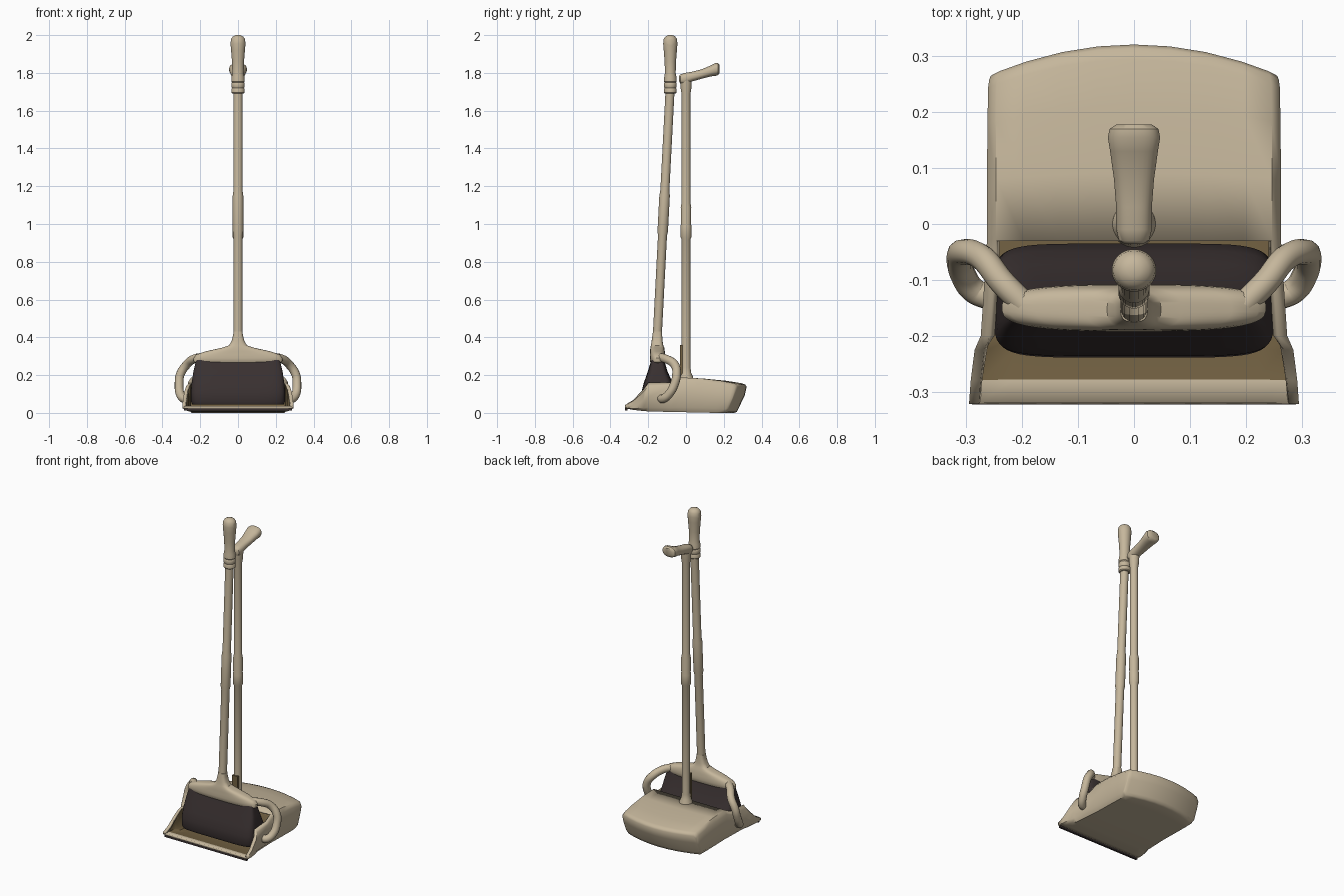
import bpy, bmesh, math
from mathutils import Vector

if "Cube" in bpy.data.objects:
    bpy.data.objects.remove(bpy.data.objects["Cube"])


def material(name, rgb):
    m = bpy.data.materials.new(name)
    m.diffuse_color = (*rgb, 1)
    m.use_nodes = True
    m.node_tree.nodes["Principled BSDF"].inputs["Base Color"].default_value = m.diffuse_color
    return m


BEIGE = material("beige plastic", (0.56, 0.47, 0.33))
DARK = material("dark bristle", (0.042, 0.031, 0.031))
BROWN = material("brown inside", (0.17, 0.12, 0.055))


def finish(name, bm, mats, angle=40):
    bmesh.ops.recalc_face_normals(bm, faces=bm.faces)
    me = bpy.data.meshes.new(name)
    bm.to_mesh(me)
    bm.free()
    ob = bpy.data.objects.new(name, me)
    bpy.context.collection.objects.link(ob)
    for m in mats:
        me.materials.append(m)
    smooth(ob, angle)
    return ob


def select(ob):
    bpy.ops.object.select_all(action='DESELECT')
    ob.select_set(True)
    bpy.context.view_layer.objects.active = ob


def smooth(ob, angle=40):
    select(ob)
    bpy.ops.object.shade_smooth_by_angle(angle=math.radians(angle))


def skin(bm, rings):
    """Bridge successive closed rings with quads; returns the vertex rings."""
    vs = [[bm.verts.new(p) for p in r] for r in rings]
    n = len(vs[0])
    for a, b in zip(vs, vs[1:]):
        for i in range(n):
            j = (i + 1) % n
            bm.faces.new((a[i], a[j], b[j], b[i]))
    return vs


def loft(name, sections, mat, along='z', power=2, n=28, angle=40):
    """Sections: (position on axis, centre on other axis, half x, half other)."""
    rings = []
    for t, c, hx, ho in sections:
        ring = []
        for k in range(n):
            a = 2 * math.pi * (k + 0.5) / n
            ca, sa = math.cos(a), math.sin(a)
            x = hx * math.copysign(abs(ca) ** (2 / power), ca)
            o = c + ho * math.copysign(abs(sa) ** (2 / power), sa)
            ring.append((x, o, t) if along == 'z' else (x, t, o))
        rings.append(ring)
    bm = bmesh.new()
    vs = skin(bm, rings)
    bm.faces.new(vs[0])
    bm.faces.new(vs[-1])
    return finish(name, bm, [mat], angle)


def box(name, lo, hi, mat):
    bm = bmesh.new()
    bmesh.ops.create_cube(bm, size=1)
    for v in bm.verts:
        v.co = Vector([(l + h) / 2 + c * (h - l) for l, h, c in zip(lo, hi, v.co)])
    return finish(name, bm, [mat])


# Dustpan body: lofted along y, open at the front and on top ahead of the cover
us = [-0.94, -0.75, -0.5, -0.25, 0, 0.25, 0.5, 0.75, 0.94]
outline = ([(u, 0) for u in us] + [(1, 0.14), (1, 0.5), (1, 0.88)]
           + [(u, 1) for u in reversed(us)] + [(-1, 0.88), (-1, 0.5), (-1, 0.14)])
# y, half width, bottom, top, back curvature amount, vertical squash
pan = [(-0.322, 0.295, 0.024, 0.042, 0, 1), (-0.28, 0.292, 0.016, 0.068, 0, 1),
       (-0.225, 0.285, 0.010, 0.125, 0, 1), (-0.20, 0.274, 0.008, 0.160, 0, 1),
       (-0.08, 0.266, 0.005, 0.162, 0, 1), (-0.03, 0.263, 0.004, 0.188, 0, 1),
       (0.08, 0.263, 0.002, 0.182, 0.2, 1), (0.18, 0.262, 0.0, 0.170, 0.6, 1),
       (0.245, 0.261, 0.0, 0.157, 0.92, 1), (0.260, 0.259, 0.005, 0.150, 1, 1),
       (0.267, 0.256, 0.020, 0.138, 1, 1), (0.268, 0.254, 0.02, 0.138, 1, 0)]
rings = []
for y, w, zb, zt, f, sq in pan:
    ring = []
    for u, v in outline:
        v = 0.6 + (v - 0.6) * sq
        yy = y + f * (0.054 * (1 - u * u) - 0.045 * (1 - v) ** 1.5)
        ring.append((u * w, yy, zb + (zt - zb) * v))
    rings.append(ring)
bm = bmesh.new()
vs = skin(bm, rings)
front = bm.faces.new(vs[0])
bmesh.ops.recalc_face_normals(bm, faces=bm.faces)
lid = {v for r in vs[:6] for v in r[12:21]}
doomed = [front] + [fc for fc in bm.faces if all(v in lid for v in fc.verts)]
bmesh.ops.delete(bm, geom=doomed, context='FACES')
bmesh.ops.remove_doubles(bm, verts=bm.verts, dist=1e-4)
body = finish("dustpan_body", bm, [BEIGE, BROWN], 50)
sol = body.modifiers.new("wall", 'SOLIDIFY')
sol.thickness, sol.offset, sol.material_offset = 0.012, -1, 1
select(body)
bpy.ops.object.modifier_apply(modifier="wall")
for p in body.data.polygons:
    if p.center.y < -0.275 or (abs(p.center.x) > 0.25 and p.center.z > 0.13):
        p.material_index = 0

# Rubber strip under the lip
box("lip_strip", (-0.285, -0.3225, 0.012), (0.285, -0.31, 0.024), DARK)

# Dustpan pole, with base collar, mid joint and top collar
loft("dustpan_pole", [(z, 0, r, r) for z, r in [
    (0.16, 0.042), (0.19, 0.038), (0.21, 0.028), (0.24, 0.024), (0.92, 0.024),
    (0.93, 0.029), (0.99, 0.029), (1.0, 0.027), (1.09, 0.028), (1.11, 0.024),
    (1.69, 0.024), (1.72, 0.029), (1.775, 0.031)]], BEIGE)
box("pole_clip", (-0.02, -0.032, 0.19), (0.02, -0.018, 0.36), BROWN)

# Dustpan grip, reaching backwards
loft("dustpan_grip", [
    (-0.036, 1.770, 0.016, 0.014), (-0.030, 1.768, 0.027, 0.024),
    (-0.01, 1.768, 0.032, 0.031), (0.03, 1.780, 0.032, 0.026),
    (0.08, 1.793, 0.036, 0.025), (0.13, 1.810, 0.043, 0.029),
    (0.155, 1.818, 0.047, 0.034), (0.17, 1.820, 0.044, 0.032),
    (0.178, 1.821, 0.032, 0.022)], BEIGE, along='y', power=2.4)


# Broom pole, leaning slightly back
def lean(z):
    return -0.155 + (z - 0.35) * 0.052


loft("broom_pole", [(z, lean(z), r, r) for z, r in [
    (0.36, 0.024), (0.94, 0.024), (0.96, 0.028), (1.15, 0.028), (1.18, 0.024),
    (1.72, 0.024)]], BEIGE)

# Broom grip with stepped cuff and a hanging hole
grip = loft("broom_grip", [(z, -0.083, r, r * 0.95) for z, r in [
    (1.69, 0.030), (1.695, 0.035), (1.715, 0.035), (1.72, 0.032), (1.725, 0.035),
    (1.745, 0.035), (1.75, 0.032), (1.755, 0.036), (1.78, 0.034), (1.80, 0.030),
    (1.86, 0.032), (1.92, 0.037), (1.955, 0.040), (1.98, 0.037), (1.993, 0.027),
    (2.0, 0.012)]], BEIGE)
bm = bmesh.new()
bmesh.ops.create_cone(bm, cap_ends=True, segments=24, radius1=0.016, radius2=0.016, depth=0.2)
for v in bm.verts:
    v.co = Vector((v.co.z, v.co.y - 0.083, v.co.x + 1.96))
cutter = finish("hole_cutter", bm, [BEIGE])
cut = grip.modifiers.new("hole", 'BOOLEAN')
cut.object, cut.operation, cut.solver = cutter, 'DIFFERENCE', 'EXACT'
select(grip)
bpy.ops.object.modifier_apply(modifier="hole")
bpy.data.objects.remove(cutter)
smooth(grip)

# Broom head and neck
loft("broom_head", [
    (0.265, -0.15, 0.225, 0.036), (0.27, -0.15, 0.234, 0.040),
    (0.29, -0.15, 0.236, 0.042), (0.308, -0.15, 0.222, 0.041),
    (0.325, -0.151, 0.175, 0.039), (0.345, -0.152, 0.085, 0.037),
    (0.357, -0.153, 0.048, 0.033), (0.38, -0.153, 0.034, 0.029),
    (0.41, -0.152, 0.026, 0.026), (0.43, -0.151, 0.024, 0.024)],
    BEIGE, power=3, n=48)

# Flaring bristles
loft("bristles", [
    (0.045, -0.135, 0.243, 0.098), (0.06, -0.137, 0.249, 0.102),
    (0.11, -0.142, 0.250, 0.094), (0.16, -0.147, 0.245, 0.076),
    (0.22, -0.15, 0.236, 0.052), (0.28, -0.15, 0.222, 0.034)],
    DARK, power=6, n=48)

# Side loops linking the head to the pan
path = [(0.19, -0.15, 0.295), (0.235, -0.105, 0.285), (0.272, -0.06, 0.255),
        (0.305, -0.05, 0.205), (0.312, -0.062, 0.15), (0.306, -0.09, 0.10),
        (0.285, -0.12, 0.075), (0.262, -0.13, 0.075)]
for side, s in (("right", 1), ("left", -1)):
    cu = bpy.data.curves.new(side + "_loop", 'CURVE')
    cu.dimensions = '3D'
    cu.bevel_depth, cu.bevel_resolution = 0.023, 4
    cu.use_fill_caps = True
    sp = cu.splines.new('BEZIER')
    sp.bezier_points.add(len(path) - 1)
    for bp, (x, y, z) in zip(sp.bezier_points, path):
        bp.co = (s * x, y, z)
        bp.handle_left_type = bp.handle_right_type = 'AUTO'
    sp.resolution_u = 6
    cu.materials.append(BEIGE)
    ob = bpy.data.objects.new(side + "_loop", cu)
    bpy.context.collection.objects.link(ob)
    select(ob)
    bpy.ops.object.convert(target='MESH')
    smooth(bpy.context.object, 50)
